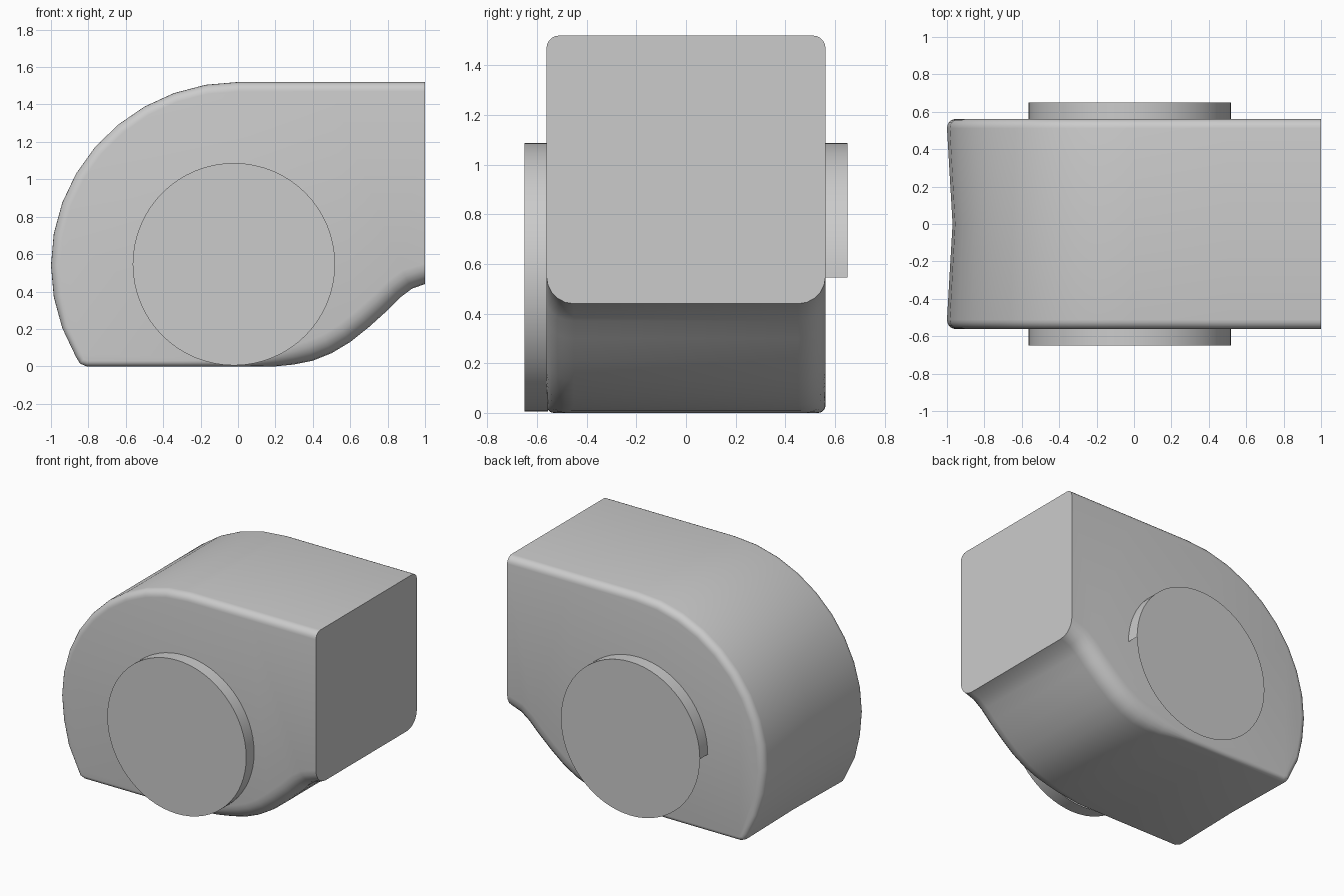
import bpy, bmesh, math
from mathutils import Vector

if "Cube" in bpy.data.objects:
    bpy.data.objects.remove(bpy.data.objects["Cube"])

HALF = 0.562          # half depth of the body
STEPS = 5             # segments of the rounded side edge


def finish(name, bm, recalc=True, angle=35):
    if recalc:
        bmesh.ops.recalc_face_normals(bm, faces=bm.faces)
    mesh = bpy.data.meshes.new(name)
    bm.to_mesh(mesh)
    bm.free()
    ob = bpy.data.objects.new(name, mesh)
    bpy.context.collection.objects.link(ob)
    bpy.ops.object.select_all(action='DESELECT')
    ob.select_set(True)
    bpy.context.view_layer.objects.active = ob
    bpy.ops.object.shade_smooth_by_angle(angle=math.radians(angle))
    return ob


# Housing outline (x, z, edge radius): flat end, top, round back, base, ramp
outline = [(1, 0.44, 0.11), (1, 1.52, 0.05), (0.5, 1.52, 0.05)]
for k in range(13):
    a = math.radians(90 + 10 * k)
    outline.append((math.cos(a), 0.54 + 0.98 * math.sin(a), 0.05 if k < 11 else 0.035))
outline += [(-0.845, 0.015, 0.03), (-0.81, 0, 0.03), (-0.3, 0, 0.03), (0.02, 0, 0.035),
            (0.2, 0, 0.08), (0.3, 0.01, 0.1), (0.4, 0.03, 0.11), (0.5, 0.07, 0.11),
            (0.6, 0.13, 0.11), (0.7, 0.21, 0.11), (0.8, 0.3, 0.11),
            (0.87, 0.37, 0.11), (0.93, 0.415, 0.11)]


def inward(i):
    if i == 0:
        return Vector((0, 1))
    if i == 1:
        return Vector((0, -1))
    n = len(outline)
    p, q, s = (Vector(outline[j % n][:2]) for j in (i - 1, i, i + 1))
    t = ((q - p).normalized() + (s - q).normalized()).normalized()
    return Vector((-t.y, t.x))


# Housing: rows across the depth, rounded at both sides, waisted at the back
bm = bmesh.new()
rows = [(-1, j) for j in range(STEPS + 1)] + [(0, STEPS)]
rows += [(1, j) for j in range(STEPS, -1, -1)]
rings = []
for side, j in rows:
    a = math.pi / 2 * j / STEPS
    ring = []
    for i, (x, z, r) in enumerate(outline):
        d = inward(i) * r * (1 - math.sin(a))
        y = side * (HALF - r * (1 - math.cos(a)))
        waist = 0.03 * max(0, (-x - 0.75) / 0.25) if side == 0 else 0
        ring.append(bm.verts.new((x + d.x + waist, y, z + d.y)))
    rings.append(ring)
n = len(outline)
for r0, r1 in zip(rings, rings[1:]):
    for i in range(n):
        bm.faces.new((r0[i], r0[(i + 1) % n], r1[(i + 1) % n], r1[i]))
bm.faces.new(rings[0])
bm.faces.new(rings[-1])
finish("housing", bm)


# Side discs: full rim in front, rim only on the upper half at the back
def disc(name, side, half_rim):
    bm = bmesh.new()
    seg = 64
    rim = []
    for y in (0.555, 0.65):
        rim.append([bm.verts.new((-0.022 + 0.541 * math.cos(2 * math.pi * i / seg), side * y,
                                  0.546 + 0.541 * math.sin(2 * math.pi * i / seg)))
                    for i in range(seg)])
    for i in range(seg // 2 if half_rim else seg):
        j = (i + 1) % seg
        bm.faces.new((rim[0][i], rim[0][j], rim[1][j], rim[1][i]))
    bm.faces.new(rim[1][::-1])
    bmesh.ops.delete(bm, geom=[v for v in bm.verts if not v.link_faces], context='VERTS')
    if side < 0:
        bmesh.ops.reverse_faces(bm, faces=bm.faces)
    finish(name, bm, recalc=False)


disc("front_disc", -1, False)
disc("back_disc", 1, True)
